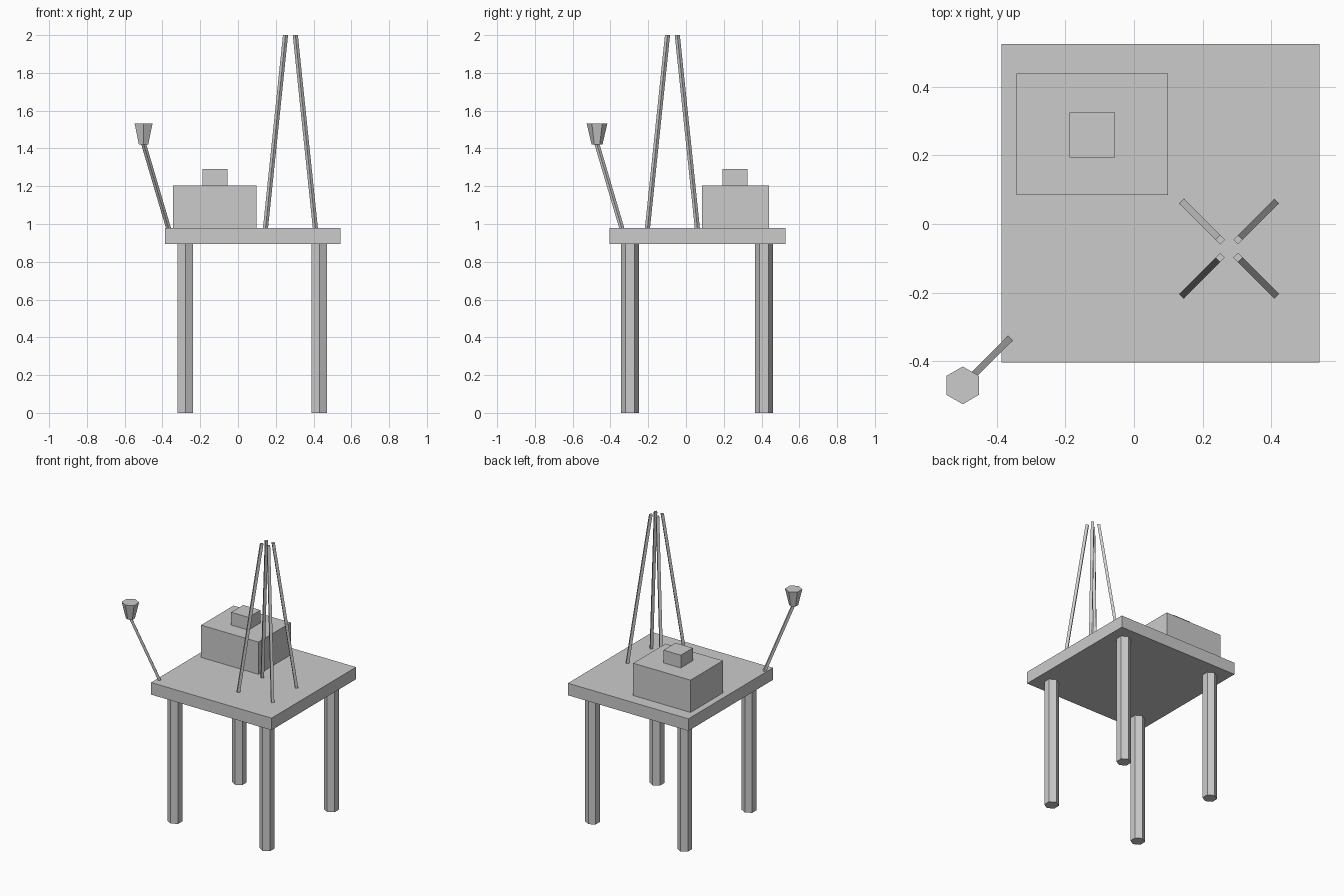
import bpy, math
from mathutils import Vector

if "Cube" in bpy.data.objects:
    bpy.data.objects.remove(bpy.data.objects["Cube"])

grey = bpy.data.materials.new("plain grey")
grey.diffuse_color = (0.6, 0.6, 0.6, 1)
grey.use_nodes = True
grey.node_tree.nodes["Principled BSDF"].inputs["Base Color"].default_value = grey.diffuse_color


def loft(name, bottom, top, r_bottom, r_top, sides, turn):
    """Straight prism or frustum between two level polygon ends."""
    rings = []
    for centre, r in ((bottom, r_bottom), (top, r_top)):
        for i in range(sides):
            a = turn + 2 * math.pi * i / sides
            rings.append(Vector(centre) + Vector((r * math.cos(a), r * math.sin(a), 0)))
    faces = [(i, (i + 1) % sides, sides + (i + 1) % sides, sides + i) for i in range(sides)]
    faces += [tuple(reversed(range(sides))), tuple(range(sides, 2 * sides))]
    mesh = bpy.data.meshes.new(name)
    mesh.from_pydata(rings, [], faces)
    mesh.materials.append(grey)
    obj = bpy.data.objects.new(name, mesh)
    bpy.context.collection.objects.link(obj)


def box(name, x, y, z):
    """Box from its (min, max) range on each axis."""
    bpy.ops.mesh.primitive_cube_add(size=1, location=[sum(r) / 2 for r in (x, y, z)])
    obj = bpy.context.object
    obj.name = name
    size = [r[1] - r[0] for r in (x, y, z)]
    for v in obj.data.vertices:
        v.co = [c * s for c, s in zip(v.co, size)]
    obj.data.materials.append(grey)


# Deck and the stacked blocks on it
DECK = 0.978
box("platform", (-0.387, 0.542), (-0.405, 0.526), (0.894, DECK))
box("cabin", (-0.343, 0.099), (0.084, 0.44), (DECK, 1.203))
box("roof_block", (-0.188, -0.055), (0.194, 0.326), (1.203, 1.292))

# Four hexagonal legs
for x in (-0.279, 0.431):
    for y in (-0.296, 0.413):
        loft("leg", (x, y, 0), (x, y, 0.894), 0.047, 0.047, 6, math.pi / 2)

# Derrick of four leaning square poles
for sx in (-1, 1):
    for sy in (-1, 1):
        loft("derrick_pole",
             (0.2775 + sx * 0.132, -0.072 + sy * 0.132, DECK),
             (0.2775 + sx * 0.026, -0.072 + sy * 0.026, 2.0),
             0.0135, 0.0135, 4, 0)

# Outboard arm carrying a flared hexagonal cup
loft("flare_arm", (-0.368, -0.34, DECK), (-0.5, -0.472, 1.425), 0.0135, 0.0135, 4, 0)
loft("flare_cup", (-0.5, -0.471, 1.422), (-0.5, -0.471, 1.533), 0.029, 0.055, 6, math.pi / 2)
